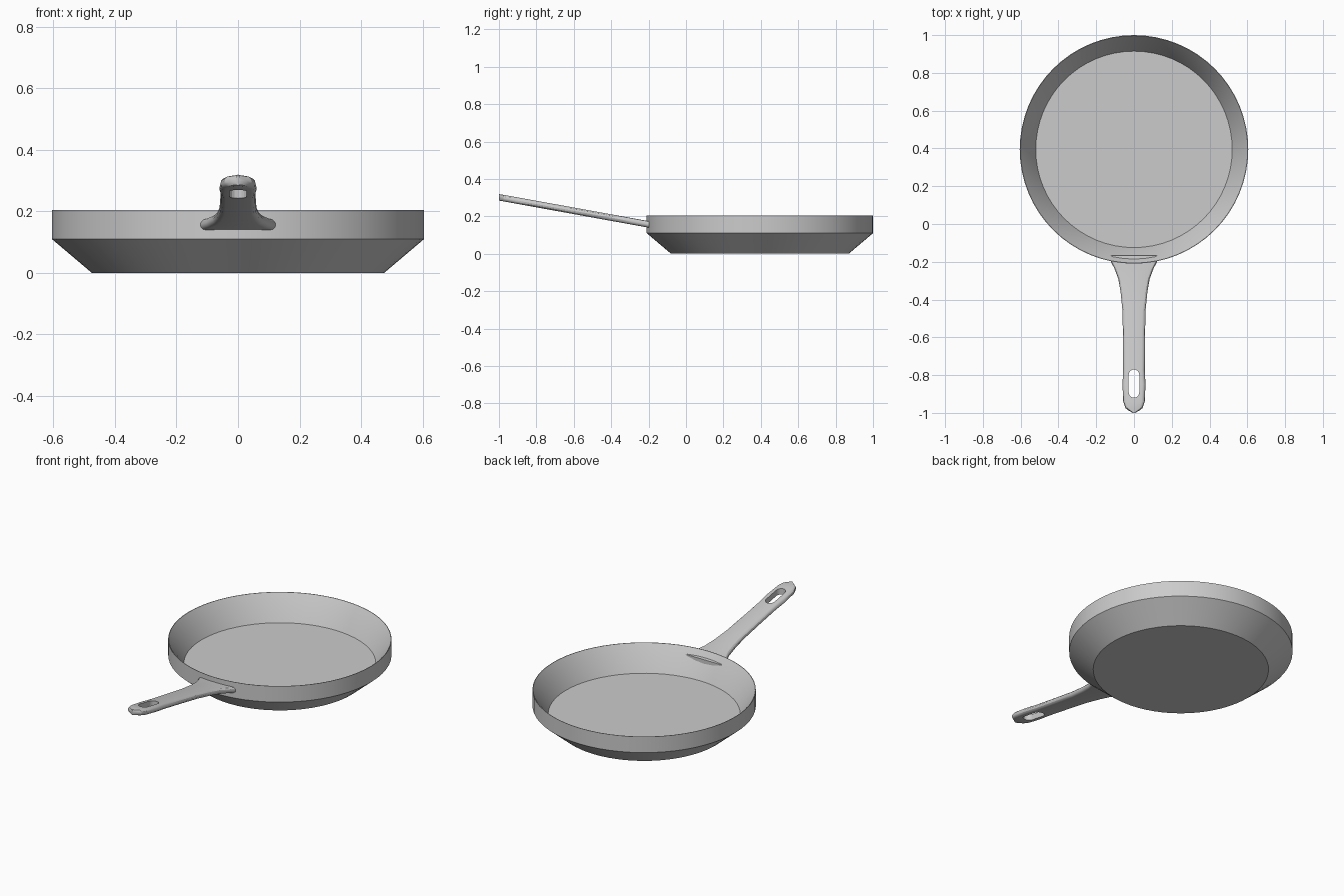
import bpy, bmesh, math

if "Cube" in bpy.data.objects:
    bpy.data.objects.remove(bpy.data.objects["Cube"])

metal = bpy.data.materials.new("brushed grey metal")
metal.diffuse_color = (0.6, 0.6, 0.6, 1)
metal.use_nodes = True
metal.node_tree.nodes["Principled BSDF"].inputs["Base Color"].default_value = metal.diffuse_color


def finish(name, bm, smooth=True):
    bmesh.ops.recalc_face_normals(bm, faces=bm.faces)
    mesh = bpy.data.meshes.new(name)
    bm.to_mesh(mesh)
    bm.free()
    mesh.materials.append(metal)
    ob = bpy.data.objects.new(name, mesh)
    bpy.context.collection.objects.link(ob)
    if smooth:
        bpy.ops.object.select_all(action='DESELECT')
        ob.select_set(True)
        bpy.context.view_layer.objects.active = ob
        bpy.ops.object.shade_smooth_by_angle(angle=math.radians(30))
    return ob


def loft(bm, rings):
    """Skin a list of point rings and cap both ends."""
    rows = [[bm.verts.new(p) for p in ring] for ring in rings]
    n = len(rows[0])
    for a, b in zip(rows, rows[1:]):
        for i in range(n):
            j = (i + 1) % n
            bm.faces.new((a[i], a[j], b[j], b[i]))
    bm.faces.new(rows[0])
    bm.faces.new(rows[-1])


# Pan body: sloped base, upright band, thin rim, two-step inner wall, flat floor
CENTRE_Y, SIDES = 0.395, 64
profile = [(0.475, 0), (0.605, 0.11), (0.605, 0.205), (0.602, 0.205),
           (0.56, 0.14), (0.52, 0.06)]
bm = bmesh.new()
loft(bm, [[(r * math.cos(math.tau * i / SIDES),
            CENTRE_Y + r * math.sin(math.tau * i / SIDES), z)
           for i in range(SIDES)] for r, z in profile])
finish("pan_body", bm)

# Handle: rounded flat bar, flared at the pan and pointed at the tip
stations = [(-0.168, 0.13), (-0.20, 0.122), (-0.235, 0.104), (-0.29, 0.083),
            (-0.36, 0.071), (-0.46, 0.061), (-0.62, 0.058), (-0.77, 0.057),
            (-0.85, 0.061), (-0.94, 0.057), (-0.975, 0.045), (-0.988, 0.028),
            (-1.0, 0.006)]
THICK = 0.0175


def handle_ring(y, half):
    z = 0.157 + (-0.2 - y) * 0.181
    r = min(THICK, half)
    ring = []
    for side in (1, -1):
        for k in range(7):
            a = math.pi * k / 6 - math.pi / 2
            ring.append((side * (half - r + r * math.cos(a)), y,
                         z + side * THICK * math.sin(a)))
    return ring


bm = bmesh.new()
loft(bm, [handle_ring(y, half) for y, half in stations])
bmesh.ops.remove_doubles(bm, verts=bm.verts, dist=0.0001)
handle = finish("handle", bm)

# Hanging slot cut through the handle
SLOT_R = 0.028
outline = []
for k in range(9):
    a = math.pi * k / 8
    outline.append((SLOT_R * math.cos(a), -0.798 + SLOT_R * math.sin(a)))
outline += [(-x, -0.845 * 2 - y) for x, y in outline]
bm = bmesh.new()
loft(bm, [[(x, y, z) for x, y in outline] for z in (0.1, 0.5)])
cutter = finish("slot_cutter", bm, smooth=False)
cutter.hide_render = True
cutter.hide_set(True)
cut = handle.modifiers.new("hanging slot", 'BOOLEAN')
cut.operation = 'DIFFERENCE'
cut.solver = 'EXACT'
cut.object = cutter
